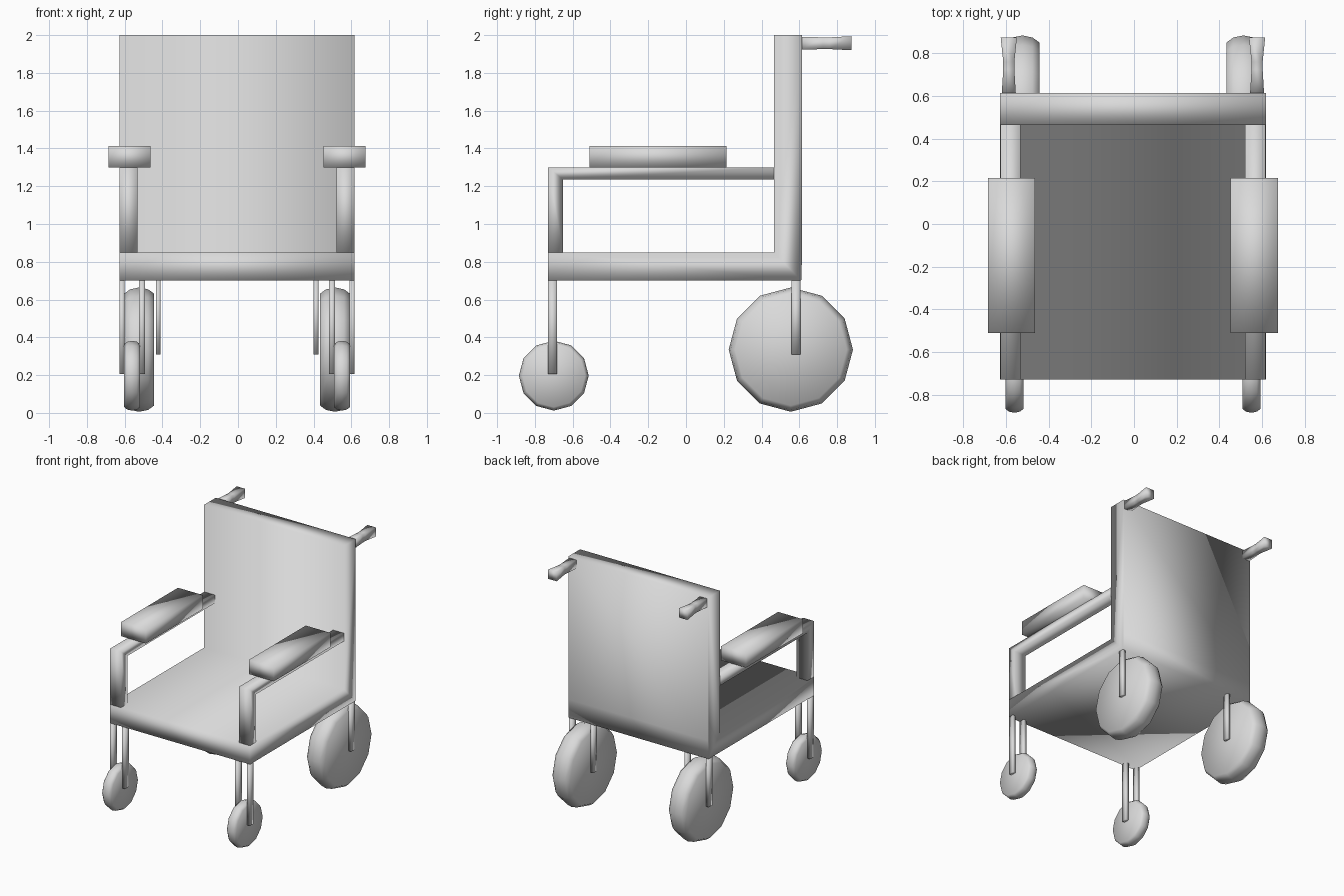
import bpy
import bmesh
import math

old = bpy.data.objects.get("Cube")
if old:
    bpy.data.objects.remove(old, do_unlink=True)

MID = -0.005  # plane of symmetry

grey = bpy.data.materials.new("light_grey")
grey.use_nodes = True
colour = (0.7, 0.7, 0.7, 1)
grey.diffuse_color = colour
for node in grey.node_tree.nodes:
    if node.type == 'BSDF_PRINCIPLED':
        node.inputs["Base Color"].default_value = colour


def loft(name, rings):
    """Skin a list of matching closed rings and cap both ends."""
    bm = bmesh.new()
    loops = [[bm.verts.new(p) for p in ring] for ring in rings]
    for a, b in zip(loops, loops[1:]):
        for i in range(len(a)):
            j = (i + 1) % len(a)
            bm.faces.new((a[i], a[j], b[j], b[i]))
    bm.faces.new(loops[0])
    bm.faces.new(loops[-1])
    bmesh.ops.recalc_face_normals(bm, faces=bm.faces)
    for face in bm.faces:
        face.smooth = True
    mesh = bpy.data.meshes.new(name)
    bm.to_mesh(mesh)
    bm.free()
    mesh.materials.append(grey)
    obj = bpy.data.objects.new(name, mesh)
    bpy.context.collection.objects.link(obj)
    return obj


def prism(name, profile, x0, x1):
    """Extrude a side (y, z) profile across x."""
    return loft(name, [[(x, y, z) for y, z in profile] for x in (x0, x1)])


def box(name, x0, x1, y0, y1, z0, z1):
    return prism(name, [(y0, z0), (y1, z0), (y1, z1), (y0, z1)], x0, x1)


def wheel(name, x0, x1, y, z, radius):
    """Twelve-sided disc with a rounded tread."""
    w = x1 - x0
    rings = []
    for t, r in ((0, 0.9), (0.2, 0.97), (0.5, 1), (0.8, 0.97), (1, 0.9)):
        ring = []
        for i in range(12):
            a = i * math.tau / 12
            ring.append((x0 + w * t, y + radius * r * math.sin(a),
                         z + radius * r * math.cos(a)))
        rings.append(ring)
    return loft(name, rings)


# Seat and backrest in one continuous body
prism("seat_and_backrest",
      [(-0.73, 0.70), (0.61, 0.70), (0.615, 0.85), (0.615, 2.0),
       (0.465, 2.0), (0.465, 0.85), (-0.73, 0.85)],
      MID - 0.623, MID + 0.623)

for side, s in (("right", -1), ("left", 1)):
    def across(inner, outer):
        return sorted((MID + s * inner, MID + s * outer))

    # Armrest: bent rail with a pad on top
    prism(side + "_arm_rail",
          [(-0.73, 0.85), (-0.65, 0.85), (-0.65, 1.235), (0.465, 1.235),
           (0.465, 1.30), (-0.73, 1.30)], *across(0.526, 0.622))
    box(side + "_arm_pad", *across(0.458, 0.68), -0.51, 0.215, 1.30, 1.413)

    # Wheels
    wheel(side + "_rear_wheel", *across(0.439, 0.598), 0.555, 0.335, 0.329)
    wheel(side + "_front_wheel", *across(0.513, 0.598), -0.70, 0.197, 0.185)

    # Forks on both faces of each wheel
    for face, front, rear in (("outer", (0.596, 0.623), (0.596, 0.623)),
                              ("inner", (0.488, 0.518), (0.406, 0.43))):
        box(f"{side}_front_{face}_fork", *across(*front),
            -0.73, -0.683, 0.205, 0.70)
        box(f"{side}_rear_{face}_fork", *across(*rear),
            0.558, 0.606, 0.31, 0.70)

    # Push handle: square grip with a waist
    cx = MID + s * 0.582
    rings = []
    for y, hx, hz in ((0.61, 0.033, 0.034), (0.725, 0.026, 0.031),
                      (0.76, 0.026, 0.031), (0.875, 0.038, 0.037)):
        rings.append([(cx + i * hx, y, 1.957 + k * hz)
                      for i, k in ((-1, -1), (1, -1), (1, 1), (-1, 1))])
    loft(side + "_push_handle", rings)
